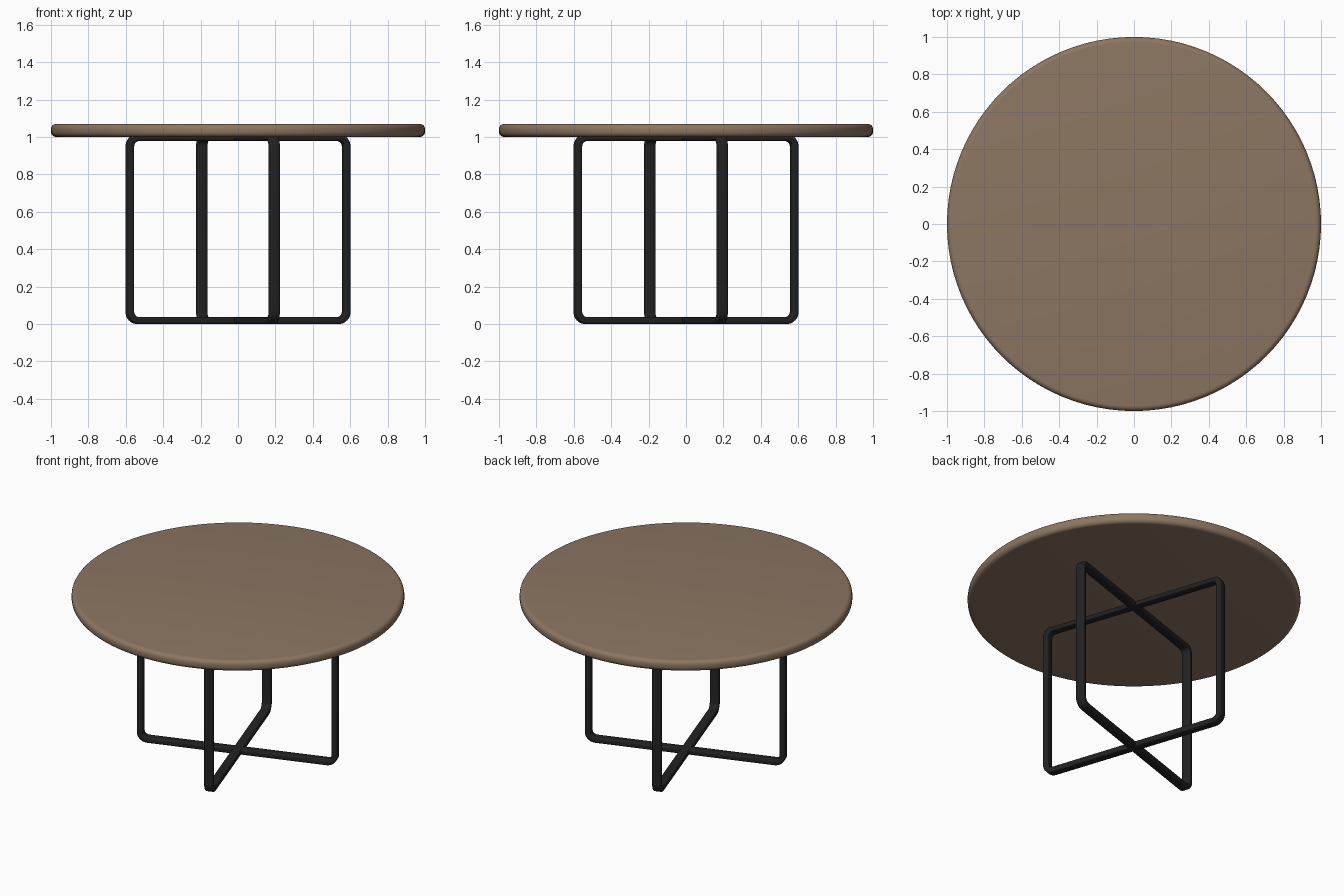
import bpy
import bmesh
import math
from mathutils import Vector

cube = bpy.data.objects.get("Cube")
if cube:
    bpy.data.objects.remove(cube)


def material(name, rgb):
    mat = bpy.data.materials.new(name)
    mat.use_nodes = True
    colour = (*rgb, 1.0)
    mat.diffuse_color = colour
    mat.node_tree.nodes["Principled BSDF"].inputs["Base Color"].default_value = colour
    return mat


def finish(obj, mat, bevel, segments):
    obj.data.materials.append(mat)
    mod = obj.modifiers.new("Rounded edges", "BEVEL")
    mod.width, mod.segments = bevel, segments
    mod.limit_method = "ANGLE"
    mod.angle_limit = math.radians(40)
    bpy.ops.object.select_all(action="DESELECT")
    obj.select_set(True)
    bpy.context.view_layer.objects.active = obj
    for m in list(obj.modifiers):
        bpy.ops.object.modifier_apply(modifier=m.name)
    bpy.ops.object.shade_smooth_by_angle(angle=math.radians(35))


def rounded_rect(half_w, z0, z1, radius, steps=8):
    """Outline in the xz plane, running anticlockwise from the upper right."""
    corners = [(1, z1 - radius), (-1, z1 - radius), (-1, z0 + radius), (1, z0 + radius)]
    points = []
    for i, (side, cz) in enumerate(corners):
        for s in range(steps + 1):
            a = math.pi / 2 * (i + s / steps)
            points.append(Vector((side * (half_w - radius) + radius * math.cos(a), 0,
                                  cz + radius * math.sin(a))))
    return points


wood = material("brown wood", (0.262, 0.181, 0.122))
metal = material("black metal", (0.016, 0.016, 0.016))

# Round top with a softened rim
TOP_LOW, TOP_HIGH = 1.0, 1.07
bpy.ops.mesh.primitive_cylinder_add(vertices=96, radius=1, depth=TOP_HIGH - TOP_LOW,
                                    location=(0, 0, (TOP_LOW + TOP_HIGH) / 2))
top = bpy.context.object
top.name = "table_top"
finish(top, wood, 0.028, 5)

# Two crossed closed frames of flat bar
BAR, WIDTH, HALF = 0.036, 0.058, 0.628
FRAME_TOP = 1.014
for name, turn in (("leg_frame_wide", 18.5), ("leg_frame_deep", 108.5)):
    outer = rounded_rect(HALF, 0, FRAME_TOP, 0.065)
    inner = rounded_rect(HALF - BAR, BAR, FRAME_TOP - BAR, 0.03)
    bm = bmesh.new()
    out_v = [bm.verts.new(p) for p in outer]
    in_v = [bm.verts.new(p) for p in inner]
    count = len(out_v)
    for i in range(count):
        j = (i + 1) % count
        bm.faces.new((out_v[i], out_v[j], in_v[j], in_v[i]))
    mesh = bpy.data.meshes.new(name)
    bm.to_mesh(mesh)
    bm.free()
    frame = bpy.data.objects.new(name, mesh)
    bpy.context.collection.objects.link(frame)
    frame.rotation_euler.z = math.radians(turn)
    solid = frame.modifiers.new("Bar width", "SOLIDIFY")
    solid.thickness, solid.offset = WIDTH, 0
    finish(frame, metal, 0.01, 3)
